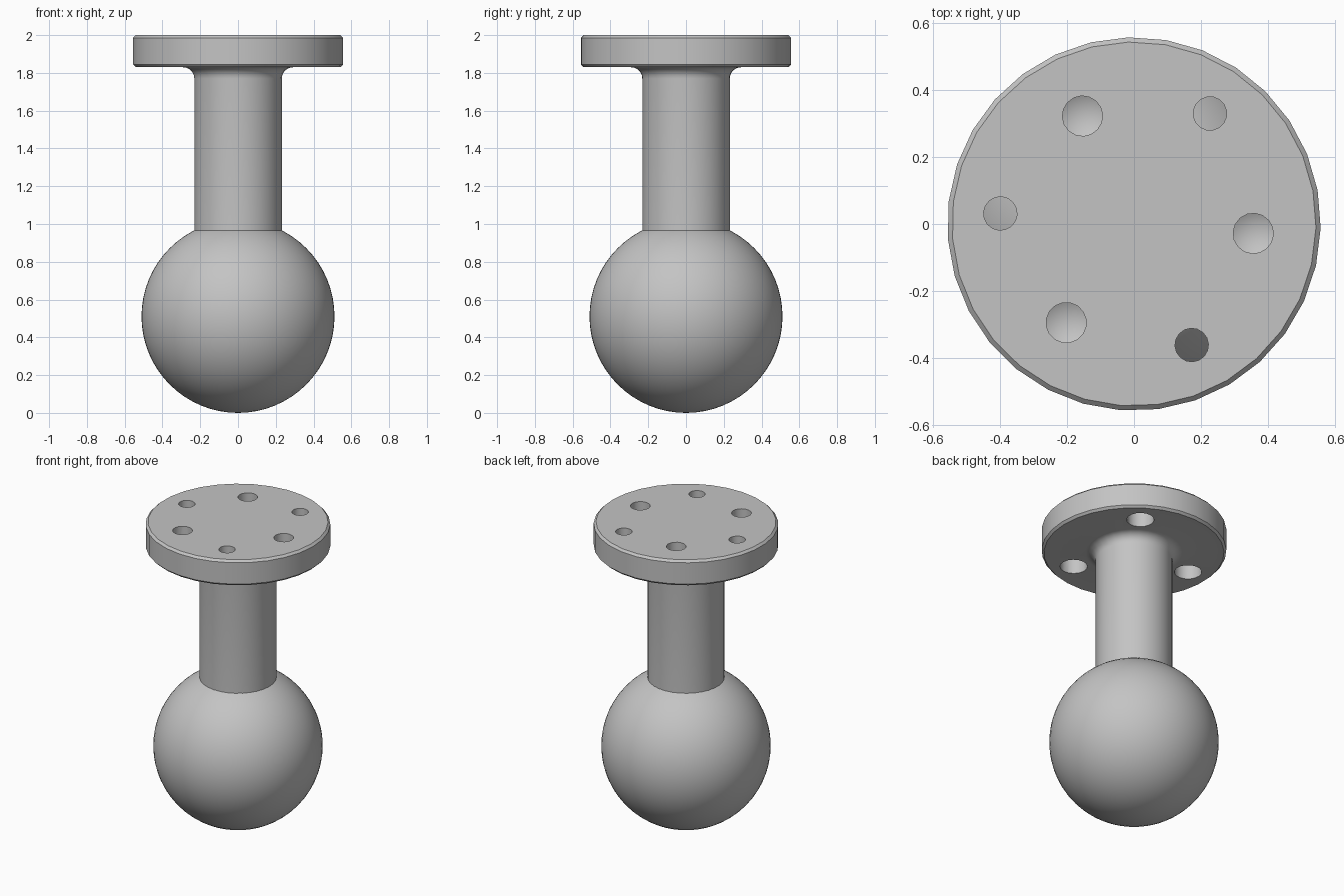
import bpy, bmesh, math
from mathutils import Matrix

cube = bpy.data.objects.get("Cube")
if cube:
    bpy.data.objects.remove(cube, do_unlink=True)

grey = bpy.data.materials.new("light grey metal")
grey.use_nodes = True
COLOUR = (0.55, 0.55, 0.55, 1)
grey.diffuse_color = COLOUR
grey.node_tree.nodes["Principled BSDF"].inputs["Base Color"].default_value = COLOUR


def add_object(name, bm):
    bmesh.ops.recalc_face_normals(bm, faces=bm.faces)
    mesh = bpy.data.meshes.new(name)
    bm.to_mesh(mesh)
    bm.free()
    mesh.materials.append(grey)
    obj = bpy.data.objects.new(name, mesh)
    bpy.context.collection.objects.link(obj)
    return obj


def revolve(name, profile, sides, start=0.0, centre=(0, 0)):
    """Closed solid from (radius, height) points that begin and end on the axis."""
    bm = bmesh.new()
    rings = []
    for r, z in profile:
        if r == 0:
            rings.append([bm.verts.new((*centre, z))] * sides)
            continue
        angles = [start + math.tau * i / sides for i in range(sides)]
        rings.append([bm.verts.new((centre[0] + r * math.cos(a),
                                    centre[1] + r * math.sin(a), z)) for a in angles])
    for k, (low, high) in enumerate(zip(rings, rings[1:])):
        # A flat end becomes one polygon, a pointed end a fan
        flat = abs(profile[k][1] - profile[k + 1][1]) < 1e-6
        if flat and profile[k][0] == 0:
            bm.faces.new(high)
        elif flat and profile[k + 1][0] == 0:
            bm.faces.new(low)
        else:
            for i in range(sides):
                j = (i + 1) % sides
                bm.faces.new(list(dict.fromkeys((low[i], low[j], high[j], high[i]))))
    for v in [v for v in bm.verts if not v.link_faces]:
        bm.verts.remove(v)
    return add_object(name, bm)


def smooth(obj):
    bpy.ops.object.select_all(action='DESELECT')
    obj.select_set(True)
    bpy.context.view_layer.objects.active = obj
    bpy.ops.object.shade_smooth_by_angle(angle=math.radians(30))


# Ball
bm = bmesh.new()
bmesh.ops.create_uvsphere(bm, u_segments=64, v_segments=32, radius=0.511,
                          matrix=Matrix.Translation((0, 0, 0.511)))
smooth(add_object("ball", bm))

# Stem that flares through a fillet into a chamfered round flange
STEM, RIM, UNDER, TOP = 0.232, 0.557, 1.83, 2.0
FILLET, CHAMFER = 0.06, 0.014
fillet = [(STEM + FILLET * (1 - math.cos(a)), UNDER - FILLET * (1 - math.sin(a)))
          for a in (math.pi / 2 * i / 6 for i in range(7))]
profile = [(0, 0.9), (STEM, 0.9), *fillet,
           (RIM - CHAMFER, UNDER), (RIM, UNDER + CHAMFER),
           (RIM, TOP - CHAMFER), (RIM - CHAMFER, TOP), (0, TOP)]
flange = revolve("flange_and_stem", profile, 31, math.radians(-1.2))

# Three counterbored through holes and three blind drilled holes
cutters = []
for i in range(3):
    a = math.radians(55.5 + 120 * i)
    cutters.append(revolve("through_hole_cutter",
                           [(0, 1.7), (0.083, 1.7), (0.083, 1.93), (0.05, 1.93),
                            (0.05, 2.1), (0, 2.1)],
                           16, a, (0.4 * math.cos(a), 0.4 * math.sin(a))))
    a += math.pi / 3
    cutters.append(revolve("blind_hole_cutter",
                           [(0, 1.87), (0.06, 1.9), (0.06, 2.1), (0, 2.1)],
                           16, a, (0.357 * math.cos(a), 0.357 * math.sin(a))))

bpy.context.view_layer.objects.active = flange
for cutter in cutters:
    mod = flange.modifiers.new("hole", 'BOOLEAN')
    mod.operation = 'DIFFERENCE'
    mod.solver = 'EXACT'
    mod.object = cutter
    bpy.ops.object.modifier_apply(modifier=mod.name)
    bpy.data.objects.remove(cutter, do_unlink=True)
smooth(flange)
